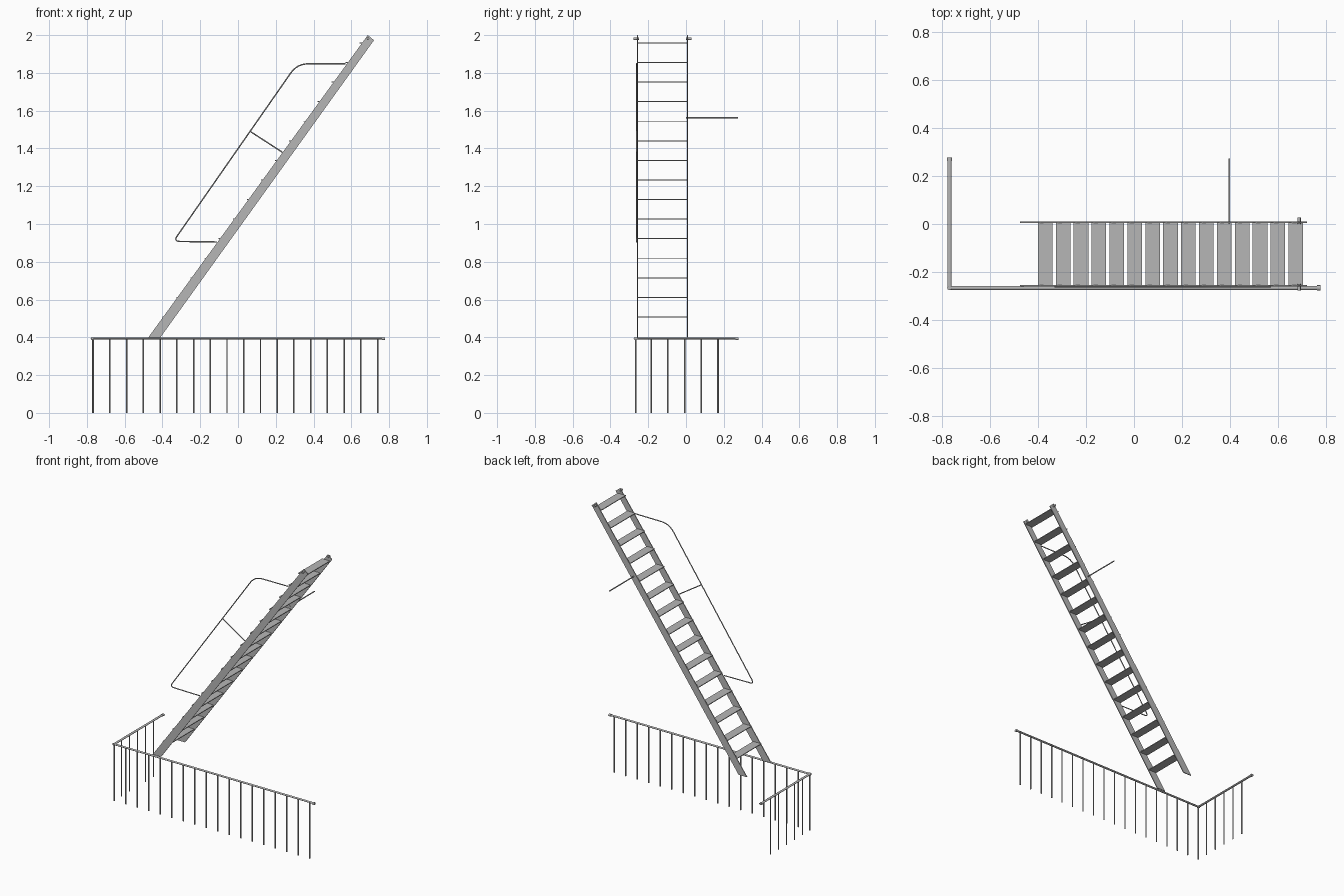
import bpy, bmesh, math
from mathutils import Vector, Matrix

if "Cube" in bpy.data.objects:
    bpy.data.objects.remove(bpy.data.objects["Cube"])

metal = bpy.data.materials.new("grey metal")
metal.diffuse_color = (0.47, 0.47, 0.47, 1)
metal.use_nodes = True
metal.node_tree.nodes["Principled BSDF"].inputs["Base Color"].default_value = metal.diffuse_color


def finish(name, bm, smooth=False):
    bmesh.ops.recalc_face_normals(bm, faces=bm.faces)
    me = bpy.data.meshes.new(name)
    bm.to_mesh(me)
    bm.free()
    me.materials.append(metal)
    ob = bpy.data.objects.new(name, me)
    bpy.context.collection.objects.link(ob)
    if smooth:
        bpy.ops.object.select_all(action='DESELECT')
        ob.select_set(True)
        bpy.context.view_layer.objects.active = ob
        bpy.ops.object.shade_smooth_by_angle(angle=math.radians(46))
    return ob


def rod(name, a, b, r, sides=12, squash=1.0):
    """Straight bar from a to b; squash flattens it vertically."""
    a, b = Vector(a), Vector(b)
    bm = bmesh.new()
    m = (b - a).to_track_quat('Z', 'Y').to_matrix().to_4x4()
    bmesh.ops.create_cone(bm, cap_ends=True, segments=sides, radius1=r, radius2=r,
                          depth=(b - a).length, matrix=m)
    for v in bm.verts:
        v.co.z *= squash
    bmesh.ops.translate(bm, verts=bm.verts, vec=(a + b) / 2)
    return finish(name, bm, True)


def box(name, centre, size):
    bm = bmesh.new()
    bmesh.ops.create_cube(bm, size=1, matrix=Matrix.Translation(centre)
                          @ Matrix.Diagonal((*size, 1)))
    return finish(name, bm)


def bent_tube(name, pts, radii, r):
    """Tube through pts with rounded corners."""
    pts = [Vector(p) for p in pts]
    path = [pts[0]]
    for i in range(1, len(pts) - 1):
        p, d = pts[i], radii[i - 1]
        s = p + (pts[i - 1] - p).normalized() * d
        e = p + (pts[i + 1] - p).normalized() * d
        for k in range(9):
            t = k / 8
            path.append(s * (1 - t) ** 2 + p * 2 * t * (1 - t) + e * t * t)
    path.append(pts[-1])
    cu = bpy.data.curves.new(name, 'CURVE')
    cu.dimensions = '3D'
    cu.bevel_depth = r
    cu.bevel_resolution = 2
    cu.use_fill_caps = True
    sp = cu.splines.new('POLY')
    sp.points.add(len(path) - 1)
    for q, p in zip(sp.points, path):
        q.co = (*p, 1)
    cu.materials.append(metal)
    ob = bpy.data.objects.new(name, cu)
    bpy.context.collection.objects.link(ob)
    bpy.ops.object.select_all(action='DESELECT')
    ob.select_set(True)
    bpy.context.view_layer.objects.active = ob
    bpy.ops.object.convert(target='MESH')


# Sloping side plates of the ladder stair
Y_NEAR, Y_FAR, T = -0.257, 0.007, 0.006
profile = [(-0.476, 0.398), (-0.412, 0.398), (0.72, 1.973), (0.687, 2.0)]
for side, y in (("near", Y_NEAR), ("far", Y_FAR)):
    bm = bmesh.new()
    f = bm.faces.new([bm.verts.new((x, y - T / 2, z)) for x, z in profile])
    ext = bmesh.ops.extrude_face_region(bm, geom=[f])
    vs = [g for g in ext['geom'] if isinstance(g, bmesh.types.BMVert)]
    bmesh.ops.translate(bm, verts=vs, vec=(0, T, 0))
    finish(side + "_stringer", bm)

# Treads
for i in range(15):
    box(f"tread_{i + 1}", (-0.37 + i * 0.0746, (Y_NEAR + Y_FAR) / 2, 0.508 + i * 0.1036),
        (0.061, Y_FAR - Y_NEAR, 0.005))

# Hinge pins at the top
rod("near_hinge_pin", (0.688, -0.278, 1.981), (0.688, -0.25, 1.981), 0.007)
rod("far_hinge_pin", (0.688, 0.0, 1.981), (0.688, 0.028, 1.981), 0.007)

# Handrail with its middle strut
YH = -0.262
bent_tube("handrail", [(-0.11, YH, 0.905), (-0.342, YH, 0.908), (0.313, YH, 1.848),
                       (0.57, YH, 1.849)], (0.035, 0.06), 0.0035)
rod("handrail_strut", (0.065, YH, 1.49), (0.235, YH, 1.38), 0.0035)

# Support bar on the far side
rod("support_bar", (0.397, 0.0, 1.563), (0.397, 0.274, 1.563), 0.004)

# Balustrade: flattened rails, corner joint and end caps
XR, YR, ZR = -0.769, -0.266, 0.3935
rod("front_rail", (XR, YR, ZR), (0.77, YR, ZR), 0.0085, 12, 0.6)
rod("side_rail", (XR, YR, ZR), (XR, 0.272, ZR), 0.0085, 12, 0.6)
rod("rail_corner", (XR, YR, ZR - 0.005), (XR, YR, ZR + 0.005), 0.0095, 16)
rod("front_rail_cap", (0.763, YR, ZR - 0.001), (0.778, YR, ZR - 0.001), 0.011, 12, 0.7)
rod("side_rail_cap", (XR, 0.263, ZR - 0.001), (XR, 0.278, ZR - 0.001), 0.011, 12, 0.7)

# Balusters
for i in range(18):
    x = -0.767 + i * 0.0886
    rod(f"front_baluster_{i + 1}", (x, YR, 0), (x, YR, ZR), 0.004, 10)
for i in range(5):
    y = -0.185 + i * 0.0886
    rod(f"side_baluster_{i + 1}", (XR, y, 0), (XR, y, ZR), 0.004, 10)
